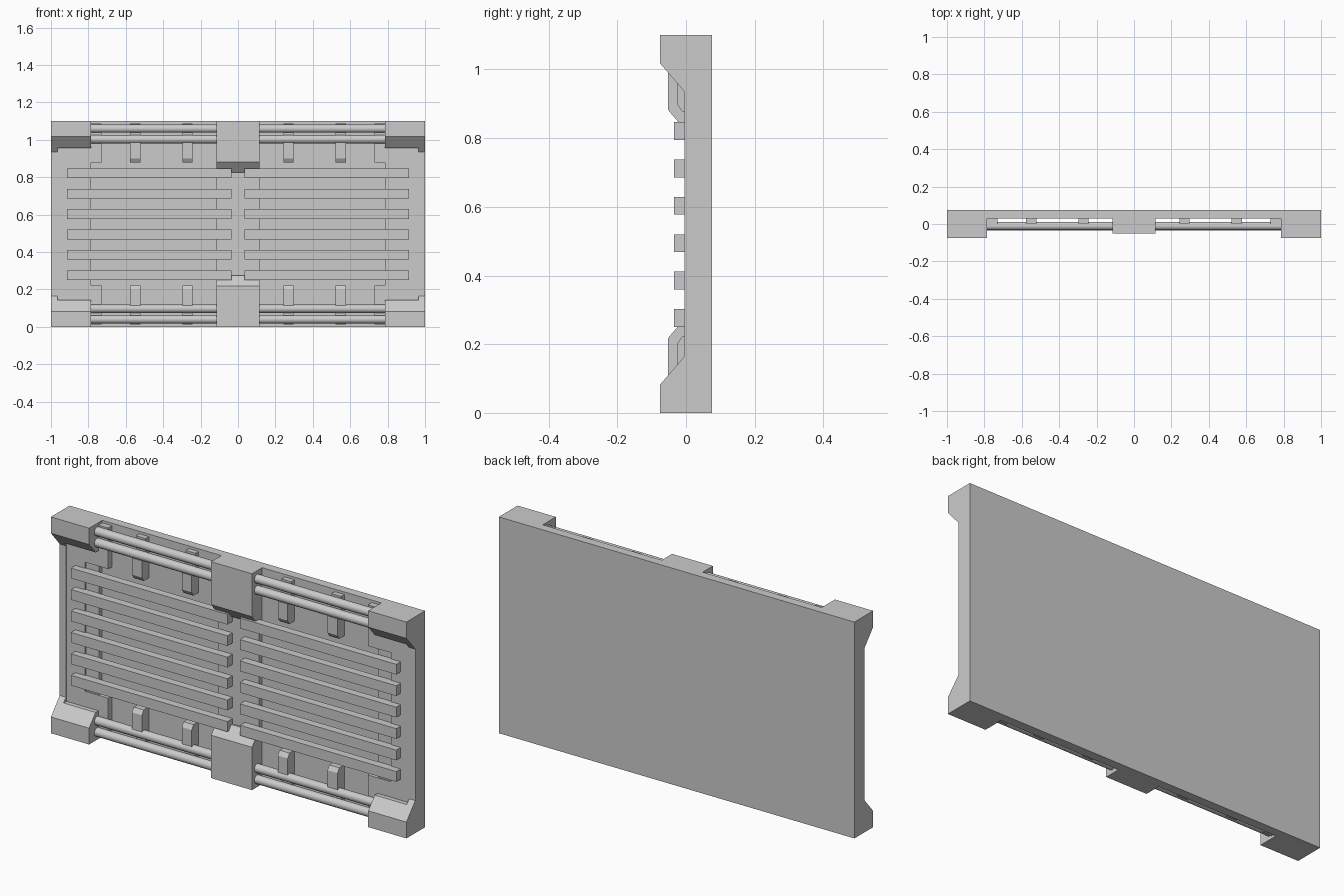
import bpy
import bmesh
import math

cube = bpy.data.objects.get("Cube")
if cube:
    bpy.data.objects.remove(cube, do_unlink=True)

H = 1.10        # panel height
FLOOR = 0.03    # front of the back plate
BACK = 0.075

grey = bpy.data.materials.new("plain grey")
grey.use_nodes = True
colour = (0.6, 0.6, 0.6, 1)
grey.diffuse_color = colour
grey.node_tree.nodes["Principled BSDF"].inputs["Base Color"].default_value = colour


def prism(name, profile, x0, x1):
    """Extrude a (y, z) profile along x."""
    bm = bmesh.new()
    face = bm.faces.new([bm.verts.new((x0, y, z)) for y, z in profile])
    grown = bmesh.ops.extrude_face_region(bm, geom=[face])
    moved = [v for v in grown["geom"] if isinstance(v, bmesh.types.BMVert)]
    bmesh.ops.translate(bm, verts=moved, vec=(x1 - x0, 0, 0))
    bmesh.ops.recalc_face_normals(bm, faces=bm.faces)
    mesh = bpy.data.meshes.new(name)
    bm.to_mesh(mesh)
    bm.free()
    mesh.materials.append(grey)
    obj = bpy.data.objects.new(name, mesh)
    bpy.context.collection.objects.link(obj)
    return obj


def box(name, x0, x1, y0, y1, z0, z1):
    return prism(name, [(y0, z0), (y1, z0), (y1, z1), (y0, z1)], x0, x1)


def pair(name, profile, x0, x1):
    """The same part on both sides."""
    prism("left_" + name, profile, x0, x1)
    prism("right_" + name, profile, -x1, -x0)


def rect(y0, y1, z0, z1):
    return [(y0, z0), (y1, z0), (y1, z1), (y0, z1)]


def flip(profile, top):
    """Turn a bottom profile into its top counterpart."""
    return [(y, H - z) for y, z in profile] if top else profile


# Back plate, side rims, stepped rails and centre column
box("back_plate", -1, 1, FLOOR, BACK, 0, H)
pair("side_rim", rect(-0.004, FLOOR, 0, H), 0.965, 1)
pair("outer_rail", rect(0, FLOOR, 0.1, 1.0), 0.86, 0.965)
pair("inner_rail", rect(0.006, FLOOR, 0.1, 1.0), 0.785, 0.86)
box("centre_column", -0.115, 0.115, 0.005, FLOOR, 0.1, 1.0)

outer_corner = [(-0.075, 0), (FLOOR, 0), (FLOOR, 0.165), (-0.004, 0.165), (-0.075, 0.083)]
inner_corner = [(-0.075, 0), (FLOOR, 0), (FLOOR, 0.143), (-0.023, 0.143), (-0.075, 0.083)]
centre_block = [(-0.052, 0), (FLOOR, 0), (FLOOR, 0.275), (-0.004, 0.275), (-0.052, 0.218)]
hook = [(-0.026, 0.115), (FLOOR, 0.115), (FLOOR, 0.222), (-0.012, 0.222), (-0.026, 0.2)]

for top, level in ((False, "bottom"), (True, "top")):
    # Bevelled corner and centre blocks
    pair(level + "_corner_rim", flip(outer_corner, top), 0.965, 1)
    pair(level + "_corner_block", flip(inner_corner, top), 0.785, 0.965)
    prism(level + "_centre_block", flip(centre_block, top), -0.115, 0.115)
    # Corner tabs, pipe clips and hooks
    pair(level + "_corner_tab", flip(rect(0, FLOOR, 0.013, 0.222), top), 0.73, 0.87)
    for i, x in enumerate((0.27, 0.55)):
        pair(f"{level}_clip_{i}", flip(rect(0.004, FLOOR, 0.013, 0.13), top), x - 0.028, x + 0.028)
        pair(f"{level}_hook_{i}", flip(hook, top), x - 0.028, x + 0.028)
    # Twin pipes
    for i, z in enumerate((0.04, 0.097)):
        ring = [(-0.011 + 0.022 * math.cos(k * math.tau / 16),
                 z + 0.022 * math.sin(k * math.tau / 16)) for k in range(16)]
        for side, x0, x1 in (("left", 0.1, 0.8), ("right", -0.8, -0.1)):
            pipe = prism(f"{side}_{level}_pipe_{i}", flip(ring, top), x0, x1)
            bpy.ops.object.select_all(action="DESELECT")
            pipe.select_set(True)
            bpy.context.view_layer.objects.active = pipe
            bpy.ops.object.shade_smooth_by_angle(angle=math.radians(40))

# Horizontal slats
for i in range(6):
    z = 0.25 + i * 0.109
    pair(f"slat_{i}", rect(-0.035, 0.005, z, z + 0.052), 0.035, 0.915)
